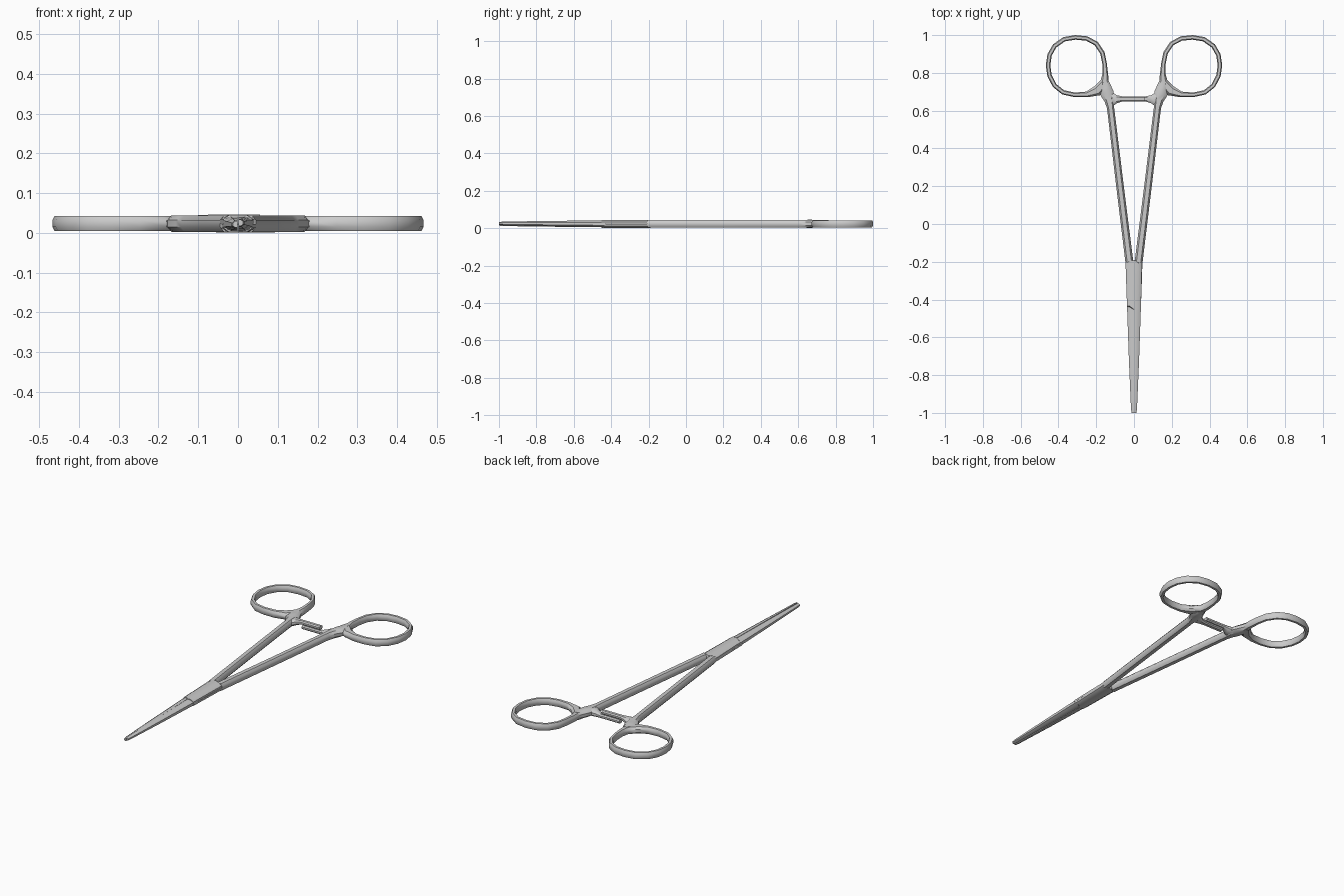
import bpy, bmesh
from mathutils import Vector, Matrix

if "Cube" in bpy.data.objects:
    bpy.data.objects.remove(bpy.data.objects["Cube"])

C = 0.0235  # mid-plane height
# each half is the other turned 180 degrees about the long axis
TURN = Matrix.Translation((0, 0, C)) @ Matrix.Rotation(3.14159265, 4, 'Y') @ Matrix.Translation((0, 0, -C))
ROUND = [(1, -.42), (1, .42), (.55, 1), (-.55, 1), (-1, .42), (-1, -.42), (-.55, -1), (.55, -1)]
JAW = [(-1, -1), (.0, -1), (1, -.45), (1, .45), (.0, 1), (-1, 1)]


def finish(name, rings, closed=False):
    """Skin the rings, then make the left and right copies."""
    bm = bmesh.new()
    loops = [[bm.verts.new(p) for p in r] for r in rings]
    n = len(loops[0])
    for i in range(len(loops) if closed else len(loops) - 1):
        a, b = loops[i], loops[(i + 1) % len(loops)]
        for j in range(n):
            k = (j + 1) % n
            bm.faces.new((a[j], a[k], b[k], b[j]))
    if not closed:
        bm.faces.new(loops[0])
        bm.faces.new(loops[-1])
    for side in ("left", "right"):
        bmesh.ops.recalc_face_normals(bm, faces=bm.faces)
        me = bpy.data.meshes.new(side + "_" + name)
        bm.to_mesh(me)
        ob = bpy.data.objects.new(me.name, me)
        bpy.context.collection.objects.link(ob)
        bpy.ops.object.select_all(action='DESELECT')
        ob.select_set(True)
        bpy.context.view_layer.objects.active = ob
        bpy.ops.object.shade_smooth_by_angle(angle=0.7)
        bmesh.ops.transform(bm, matrix=TURN, verts=bm.verts)
    bm.free()


def loft(name, stations, section=ROUND, closed=False, across=None):
    """Stations are x, y, z, half width, half height."""
    n, rings = len(stations), []
    for i, (x, y, z, w, h) in enumerate(stations):
        a = stations[(i - 1) % n if closed else max(i - 1, 0)]
        b = stations[(i + 1) % n if closed else min(i + 1, n - 1)]
        t = Vector((b[0] - a[0], b[1] - a[1])).normalized()
        s = across or (-t.y, t.x)
        rings.append([(x + s[0] * u * w, y + s[1] * u * w, z + v * h) for u, v in section])
    finish(name, rings, closed)


# finger rings
ring = [(-.156, .85, .012), (-.167, .905, .012), (-.2, .955, .012), (-.25, .982, .012),
        (-.31, .988, .012), (-.37, .978, .012), (-.42, .943, .012), (-.447, .895, .012),
        (-.455, .84, .012), (-.447, .785, .012), (-.42, .733, .012), (-.375, .697, .012),
        (-.315, .684, .012), (-.25, .686, .015), (-.195, .705, .028), (-.155, .75, .024),
        (-.152, .795, .015)]
loft("finger_ring", [(x, y, C, w, .019) for x, y, w in ring], closed=True)

# shanks, flaring into the rings
shank = [(-.153, .76, .018), (-.15, .72, .032), (-.142, .69, .036), (-.131, .655, .026),
         (-.124, .615, .019), (-.074, .2, .02), (-.024, -.205, .021)]
loft("shank", [(x, y, C, w, .0205) for x, y, w in shank])

# overlapping ratchet bars
loft("ratchet_bar", [(-.14, .66, C, .042, .018), (-.11, .66, C + .002, .034, .018),
                     (-.09, .661, C + .007, .021, .015), (-.063, .662, C + .012, .014, .0105),
                     (.055, .662, C + .012, .014, .0105)])

# crossing plates of the joint
plate = [(-.045, -.2), (-.037, -.435), (0, -.452), (.037, -.452), (.042, -.207), (0, -.19)]
finish("joint_plate", [[(x * s, y, C + z) for x, y in plate]
                       for s, z in ((1, .0004), (1, .011), (.6, .0215))])

# tapered jaws
loft("jaw", [(x + .001, y, C + dz, x, h) for x, y, dz, h in
             ((.018, -.43, 0, .0185), (.013, -.72, .001, .0145),
              (.0075, -.975, .002, .01), (.006, -1, .002, .008))],
     section=JAW, across=(1, 0))
